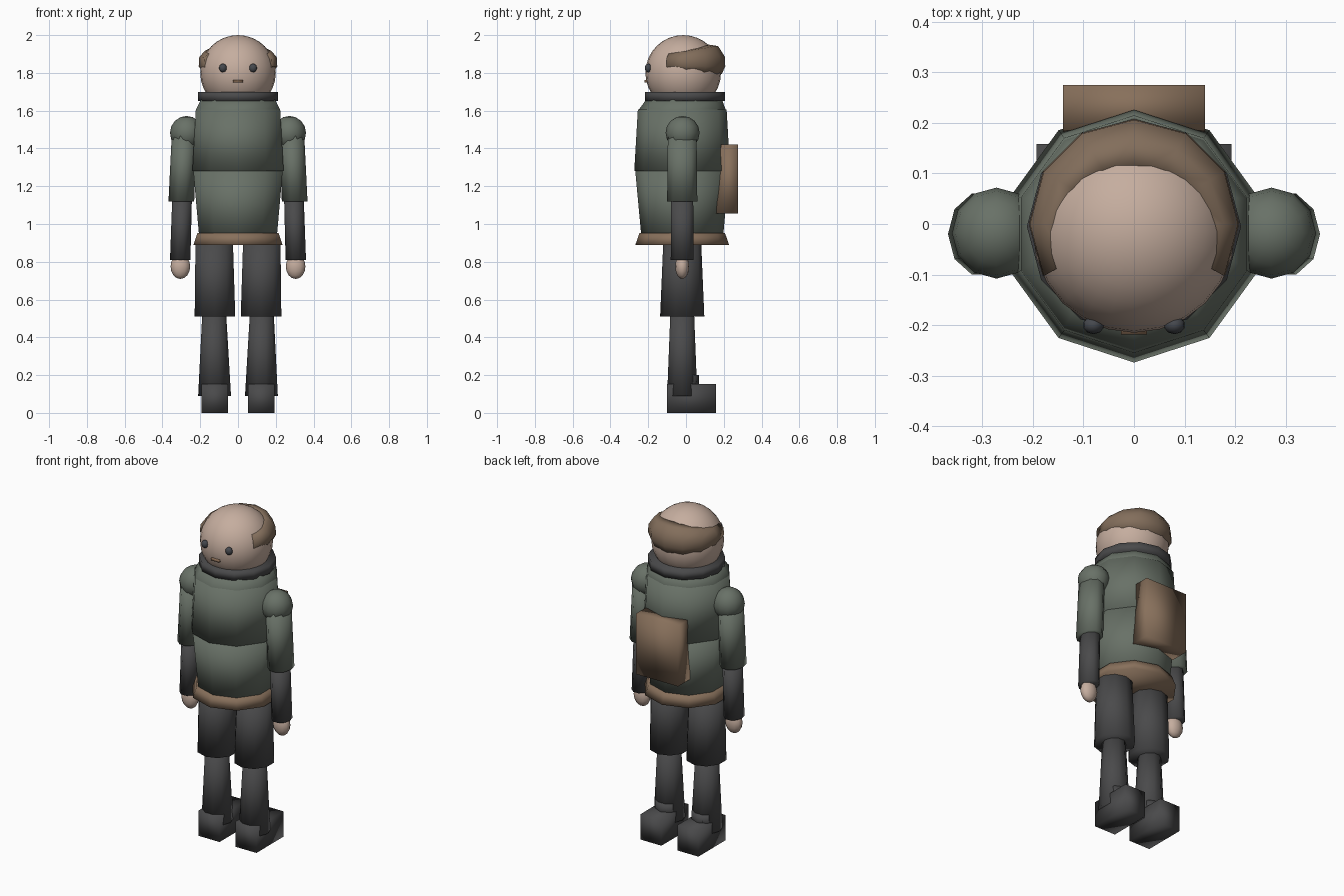
import bpy, bmesh, math
from mathutils import Matrix

if "Cube" in bpy.data.objects:
    bpy.data.objects.remove(bpy.data.objects["Cube"])


def material(name, rgb):
    m = bpy.data.materials.new(name)
    m.diffuse_color = (*rgb, 1)
    m.use_nodes = True
    m.node_tree.nodes["Principled BSDF"].inputs["Base Color"].default_value = m.diffuse_color
    return m


SKIN = material("skin", (0.56, 0.42, 0.345))
GREEN = material("coat green", (0.140, 0.166, 0.136))
DARK = material("dark grey", (0.068, 0.068, 0.070))
BROWN = material("leather brown", (0.245, 0.162, 0.105))
HAIR = material("hair brown", (0.225, 0.155, 0.105))
EYE = material("eye grey", (0.06, 0.065, 0.075))
LIP = material("lip brown", (0.25, 0.15, 0.09))


def finish(name, bm, mat):
    bmesh.ops.recalc_face_normals(bm, faces=bm.faces)
    for f in bm.faces:
        f.smooth = True
    mesh = bpy.data.meshes.new(name)
    bm.to_mesh(mesh)
    bm.free()
    mesh.materials.append(mat)
    ob = bpy.data.objects.new(name, mesh)
    bpy.context.collection.objects.link(ob)
    return ob


def bridge(bm, rings, closed):
    """Quads between consecutive vertex rings."""
    for a, b in zip(rings, rings[1:]):
        n = len(a)
        for i in range(n if closed else n - 1):
            j = (i + 1) % n
            bm.faces.new((a[i], a[j], b[j], b[i]))


def tube(name, rings, mat, sides=10, phase=0.0):
    """Capped tube through rings of (x, y, z, x radius, y radius)."""
    bm = bmesh.new()
    loops = []
    for x, y, z, rx, ry in rings:
        ang = [phase + 2 * math.pi * i / sides for i in range(sides)]
        loops.append([bm.verts.new((x + rx * math.cos(a), y + ry * math.sin(a), z)) for a in ang])
    bridge(bm, loops, True)
    bm.faces.new(loops[0])
    bm.faces.new(loops[-1])
    return finish(name, bm, mat)


def ball(name, centre, radii, mat, u=12, v=8):
    bm = bmesh.new()
    bmesh.ops.create_uvsphere(bm, u_segments=u, v_segments=v, radius=1,
                              matrix=Matrix.Translation(centre) @ Matrix.Diagonal((*radii, 1)))
    return finish(name, bm, mat)


def box(name, lo, hi, mat, lean=0.0):
    """Box between two corners; lean moves the top front edge along y."""
    bm = bmesh.new()
    bmesh.ops.create_cube(bm, size=1)
    for v in bm.verts:
        top, front = v.co.z > 0, v.co.y < 0
        v.co = [lo[k] + (v.co[k] + 0.5) * (hi[k] - lo[k]) for k in range(3)]
        if top and front:
            v.co.y += lean
    return finish(name, bm, mat)


# Torso: lower coat, upper coat, sloped collar, belt
UP = math.pi / 2
CY = -0.02
tube("lower_coat", [(0, CY, 0.92, 0.215, 0.215), (0, CY, 1.285, 0.249, 0.249)], GREEN, 10, UP)
tube("upper_coat", [(0, CY, 1.28, 0.254, 0.254), (0, CY, 1.605, 0.235, 0.235)], GREEN, 10, UP)
tube("collar", [(0, CY, 1.58, 0.236, 0.232), (0, CY, 1.605, 0.234, 0.23),
                (0, -0.01, 1.66, 0.205, 0.2)], GREEN, 10, UP)
tube("belt", [(0, CY, 0.89, 0.248, 0.248), (0, CY, 0.953, 0.226, 0.226)], BROWN, 10, UP)
tube("neck_ring", [(0, -0.005, 1.65, 0.212, 0.212), (0, -0.005, 1.70, 0.212, 0.212)], DARK, 12)

# Backpack
box("backpack", (-0.14, 0.16, 1.055), (0.14, 0.275, 1.42), BROWN, 0.025)

# Head and face
ball("head", (0, -0.015, 1.80), (0.2, 0.2, 0.2), SKIN, 24, 16)
box("mouth", (-0.026, -0.219, 1.749), (0.026, -0.19, 1.763), LIP)

# Hair band around the sides and back, rising towards the rear
bm = bmesh.new()
columns = []
for i in range(9):
    a = math.radians(-30 + 30 * i)
    t = (math.sin(a) + 0.5) / 1.5
    profile = [(0.165, 1.815 - 0.035 * t), (0.19, 1.815 - 0.02 * t), (0.208, 1.835),
               (0.206, 1.88 + 0.005 * t), (0.182 - 0.012 * t, 1.902 + 0.04 * t),
               (0.155 - 0.05 * t, 1.90 + 0.052 * t)]
    columns.append([bm.verts.new((r * math.cos(a), r * math.sin(a), z)) for r, z in profile])
bridge(bm, columns, True)
bm.faces.new(columns[0])
bm.faces.new(columns[-1])
finish("hair", bm, HAIR)

for side, s in (("left", -1), ("right", 1)):
    ball(side + "_eye", (s * 0.08, -0.2, 1.826), (0.021, 0.018, 0.023), EYE, 10, 8)

    # Arm
    ball(side + "_shoulder", (s * 0.272, -0.018, 1.482), (0.088, 0.09, 0.09), GREEN, 12, 8)
    tube(side + "_sleeve", [(s * 0.300, CY, 1.12, 0.068, 0.084),
                            (s * 0.285, CY, 1.465, 0.066, 0.08)], GREEN, 10)
    tube(side + "_forearm", [(s * 0.306, CY, 0.81, 0.054, 0.064),
                             (s * 0.296, CY, 1.14, 0.052, 0.061)], DARK, 10)
    ball(side + "_hand", (s * 0.305, CY, 0.775), (0.052, 0.037, 0.066), SKIN, 12, 8)

    # Leg
    tube(side + "_shorts", [(s * 0.122, CY, 0.51, 0.113, 0.117),
                            (s * 0.126, CY, 0.91, 0.104, 0.1)], DARK, 10, UP)
    tube(side + "_shin", [(s * 0.124, CY, 0.09, 0.087, 0.084),
                          (s * 0.126, CY, 0.53, 0.063, 0.066)], DARK, 10)
    tube(side + "_ankle_cuff", [(s * 0.122, -0.01, 0.12, 0.076, 0.08),
                                (s * 0.122, -0.01, 0.2, 0.074, 0.078)], DARK, 8)
    x0, x1 = sorted((s * 0.053, s * 0.193))
    box(side + "_boot", (x0, -0.1, 0), (x1, 0.158, 0.152), DARK)
